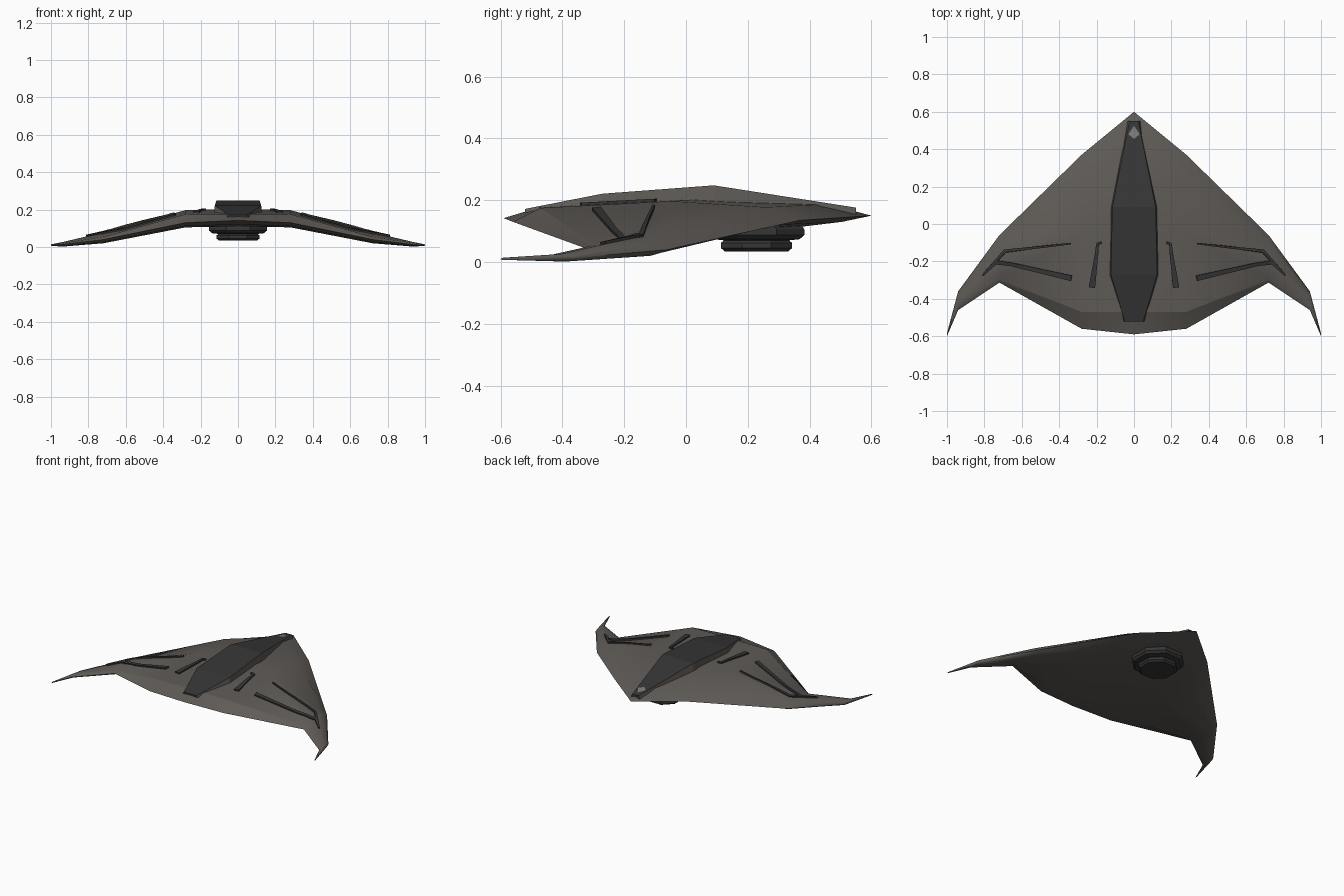
import bpy, bmesh, math
from mathutils import Vector
from mathutils.bvhtree import BVHTree

old = bpy.data.objects.get("Cube")
if old:
    bpy.data.objects.remove(old, do_unlink=True)


def material(name, rgb):
    mat = bpy.data.materials.new(name)
    mat.use_nodes = True
    colour = (*rgb, 1)
    mat.diffuse_color = colour
    mat.node_tree.nodes["Principled BSDF"].inputs["Base Color"].default_value = colour
    return mat


HULL = material("warm_grey_hull", (0.115, 0.105, 0.095))
DARK = material("charcoal", (0.037, 0.037, 0.037))
LIGHT = material("pale_grey", (0.2, 0.2, 0.2))


def finish(name, bm, mats, mirror=False, smooth=None):
    """Turn a bmesh into an object, with optional mirroring and smoothing."""
    bmesh.ops.recalc_face_normals(bm, faces=bm.faces)
    mesh = bpy.data.meshes.new(name)
    bm.to_mesh(mesh)
    obj = bpy.data.objects.new(name, mesh)
    bpy.context.collection.objects.link(obj)
    for mat in mats:
        mesh.materials.append(mat)
    if smooth:
        bpy.ops.object.select_all(action='DESELECT')
        obj.select_set(True)
        bpy.context.view_layer.objects.active = obj
        bpy.ops.object.shade_smooth_by_angle(angle=math.radians(smooth))
    if mirror:
        mod = obj.modifiers.new("Mirror", 'MIRROR')
        mod.use_clip = True
    return obj


def bridge(bm, a, b, closed=True):
    n = len(a)
    return [bm.faces.new((a[i], a[(i + 1) % n], b[(i + 1) % n], b[i]))
            for i in range(n if closed else n - 1)]


# Swept wing hull: x, then y of lead, crease, trail, then z of
# lead, top, crease, trail, bottom
STATIONS = [
    (0.0, 0.60, -0.47, -0.59, 0.15, 0.205, 0.178, 0.142, 0.11),
    (0.28, 0.37, -0.47, -0.56, 0.135, 0.197, 0.175, 0.13, 0.105),
    (0.72, -0.06, -0.295, -0.313, 0.04, 0.078, 0.055, 0.04, 0.02),
    (0.94, -0.36, -0.45, -0.46, 0.014, 0.026, 0.02, 0.013, 0.002),
    (1.0, -0.585, -0.595, -0.6, 0.011, 0.014, 0.012, 0.01, 0.007),
]


def section(x, yl, yc, yt, zl, ztop, zc, ztr, zb):
    c = yl - yt
    pts = [(yl, zl),
           (yl - 0.12 * c, zl + 0.68 * (ztop - zl)),
           (yl - 0.45 * c, ztop),
           (yc, zc),
           (yt, ztr),
           (yt + 0.1 * c, zb + 0.3 * (ztr - zb)),
           (yl - 0.5 * c, zb),
           (yl - 0.22 * c, zb),
           (yl - 0.08 * c, zb + 0.5 * (zl - zb))]
    return [Vector((x, y, z)) for y, z in pts]


bm = bmesh.new()
rings = [[bm.verts.new(p) for p in section(*s)] for s in STATIONS]
for a, b in zip(rings, rings[1:]):
    bridge(bm, a, b)
bm.faces.new(rings[-1])
bmesh.ops.triangulate(bm, faces=[f for f in bm.faces if len(f.verts) == 4])
bm.edges.ensure_lookup_table()
creases = [e.index for e in bm.edges
           if any(e.verts[0] in (a[3], b[3]) and e.verts[1] in (a[3], b[3])
                  for a, b in zip(rings[:3], rings[1:3]))]
hull_tree = BVHTree.FromBMesh(bm)
hull = finish("wing_hull", bm, [HULL], mirror=True, smooth=55)
for i in creases:
    hull.data.edges[i].use_edge_sharp = True
bm.free()


# Raised spine: y, half width at the base, top height
bm = bmesh.new()
loops = []
for y, w, z in [(0.55, 0.035, 0.176), (0.09, 0.127, 0.248),
                (-0.27, 0.135, 0.221), (-0.52, 0.06, 0.172)]:
    top = w - 0.011
    loops.append([bm.verts.new(p) for p in
                  ((-w, y, 0.15), (-top, y, z), (top, y, z), (w, y, 0.15))])
for a, b in zip(loops, loops[1:]):
    bridge(bm, a, b)
bm.faces.new(loops[0])
bm.faces.new(loops[-1])
bm.normal_update()
for f in bm.faces:
    side = abs(f.normal.x) > 0.5
    f.material_index = 1 if side else 0
finish("spine", bm, [DARK, HULL])
bm.free()

# Small pale diamond on the spine near the nose
bm = bmesh.new()
slope = (0.248 - 0.176) / (0.09 - 0.55)
bm.faces.new([bm.verts.new((x, y, 0.179 + slope * (y - 0.55)))
              for x, y in ((0, 0.525), (0.03, 0.48), (0, 0.455), (-0.03, 0.48))])
bm.faces.ensure_lookup_table()
finish("spine_marker", bm, [LIGHT])
bm.free()


# Dark ridges draped over the wing's upper surface
def ridge(name, points):
    """points: (x, y, width) along the ridge."""
    bm = bmesh.new()
    path = []
    for (x0, y0, w0), (x1, y1, w1) in zip(points, points[1:]):
        for i in range(8):
            t = i / 8
            path.append(Vector((x0 + (x1 - x0) * t, y0 + (y1 - y0) * t, w0 + (w1 - w0) * t)))
    path.append(Vector(points[-1]))
    pairs = []
    for i, p in enumerate(path):
        d = path[min(i + 1, len(path) - 1)] - path[max(i - 1, 0)]
        across = Vector((-d.y, d.x)).normalized() * p.z / 2
        pair = []
        for s in (1, -1):
            x, y = p.x + s * across.x, p.y + s * across.y
            hit = hull_tree.ray_cast(Vector((x, y, 1)), Vector((0, 0, -1)))[0]
            pair.append(bm.verts.new((x, y, (hit.z if hit else 0.03) + 0.005)))
        pairs.append(pair)
    for a, b in zip(pairs, pairs[1:]):
        bridge(bm, a, b, closed=False)
    if sum(f.normal.z for f in bm.faces) < 0:
        bmesh.ops.reverse_faces(bm, faces=bm.faces)
    obj = finish(name, bm, [DARK], mirror=True)
    solid = obj.modifiers.new("Thickness", 'SOLIDIFY')
    solid.thickness = 0.009
    solid.offset = 0
    bm.free()


ridge("front_ridge", [(0.34, -0.105, 0.008), (0.69, -0.145, 0.016), (0.8, -0.265, 0.012)])
ridge("rear_ridge", [(0.335, -0.29, 0.03), (0.66, -0.215, 0.018),
                     (0.74, -0.205, 0.022), (0.81, -0.275, 0.008)])
ridge("inner_ridge", [(0.172, -0.1, 0.012), (0.195, -0.105, 0.014),
                      (0.2, -0.16, 0.018), (0.225, -0.34, 0.034)])

# Octagonal turret under the nose: radius to the flats, height
bm = bmesh.new()
rings = []
for r, z in [(0.14, 0.13), (0.155, 0.105), (0.155, 0.088), (0.14, 0.074), (0.105, 0.07),
             (0.115, 0.062), (0.115, 0.045), (0.102, 0.034)]:
    r /= math.cos(math.pi / 8)
    rings.append([bm.verts.new((r * math.cos(a), 0.228 + r * math.sin(a), z))
                  for a in (math.pi / 8 + i * math.pi / 4 for i in range(8))])
for a, b in zip(rings, rings[1:]):
    bridge(bm, a, b)
bm.faces.new(rings[0])
bm.faces.new(rings[-1])
finish("belly_turret", bm, [DARK])
bm.free()
